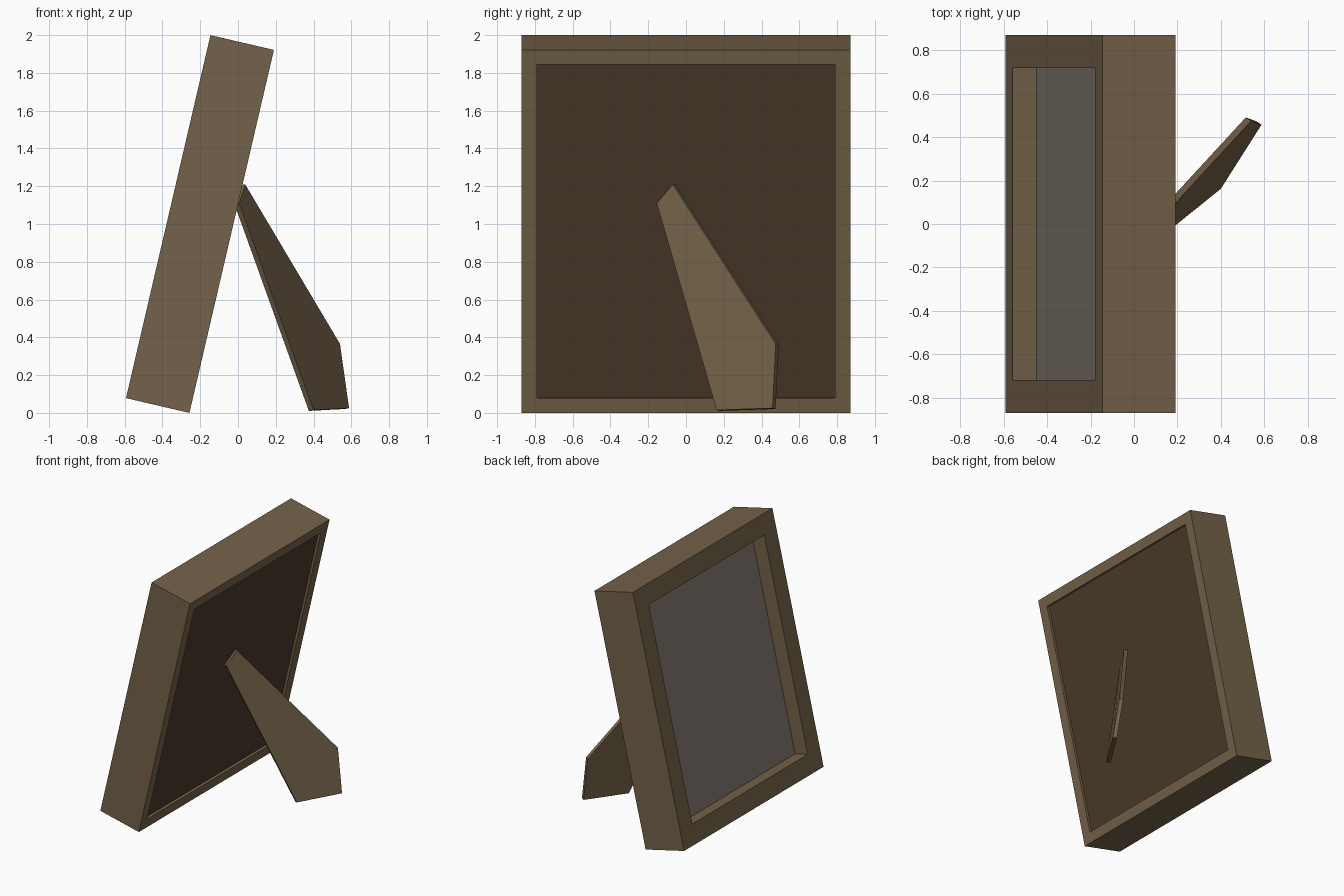
import bpy, bmesh, math
from mathutils import Vector, Matrix

if "Cube" in bpy.data.objects:
    bpy.data.objects.remove(bpy.data.objects["Cube"])

W, H, D = 0.87, 1.973, 0.345          # half width, height, depth of the frame
TILT = math.radians(13.1)
# local axes: x = depth towards the back, y = width, z = up along the leaning frame
LEAN = Matrix.Translation((-0.593, 0, 0.0782)) @ Matrix.Rotation(TILT, 4, 'Y')


def material(name, rgb):
    m = bpy.data.materials.new(name)
    m.diffuse_color = (*rgb, 1)
    m.use_nodes = True
    m.node_tree.nodes["Principled BSDF"].inputs["Base Color"].default_value = m.diffuse_color
    return m


wood = material("wood", (0.175, 0.122, 0.067))
dark_wood = material("dark_wood", (0.070, 0.044, 0.023))
glass = material("glass", (0.22, 0.185, 0.16))


def finish(bm, name, mat, matrix=None):
    bmesh.ops.recalc_face_normals(bm, faces=bm.faces)
    if matrix:
        bm.transform(matrix)
    me = bpy.data.meshes.new(name)
    bm.to_mesh(me)
    bm.free()
    me.materials.append(mat)
    ob = bpy.data.objects.new(name, me)
    bpy.context.collection.objects.link(ob)
    return ob


def rectangle(bm, inset, depth):
    y, lo, hi = W - inset, inset, H - inset
    return [bm.verts.new((depth, a, b)) for a, b in ((-y, lo), (y, lo), (y, hi), (-y, hi))]


def bridge(bm, a, b):
    for i in range(len(a)):
        j = (i + 1) % len(a)
        bm.faces.new((a[i], a[j], b[j], b[i]))


def sheet(name, inset, d0, d1, mat):
    bm = bmesh.new()
    a, b = rectangle(bm, inset, d0), rectangle(bm, inset, d1)
    bridge(bm, a, b)
    bm.faces.new(a)
    bm.faces.new(b)
    return finish(bm, name, mat, LEAN)


# Frame: rabbeted section swept round the rectangle, as (inset, depth)
section = [(0, 0), (0.15, 0), (0.15, 0.113), (0.08, 0.113), (0.08, D), (0, D)]
bm = bmesh.new()
loops = [rectangle(bm, *p) for p in section]
for i in range(len(loops)):
    bridge(bm, loops[i], loops[(i + 1) % len(loops)])
finish(bm, "frame", wood, LEAN)

# Pane seen through the opening, and the backing board set into the back
sheet("glass_pane", 0.08, 0.113, 0.133, glass)
sheet("backing_board", 0.08, 0.133, D - 0.02, dark_wood)

# Stand leg: flat tapered outline swung out from the backing board
outline = [(0.40, 0.162, 0.015), (0.588, 0.458, 0.025), (0.54, 0.475, 0.365),
           (0.038, -0.07, 1.21), (0.006, -0.155, 1.11)]
thickness = Vector((0.833, -0.533, 0.147)) * -0.03
bm = bmesh.new()
outer = [bm.verts.new(p) for p in outline]
inner = [bm.verts.new(Vector(p) + thickness) for p in outline]
bridge(bm, outer, inner)
bm.faces.new(outer)
bm.faces.new(inner)
finish(bm, "stand_leg", wood)
